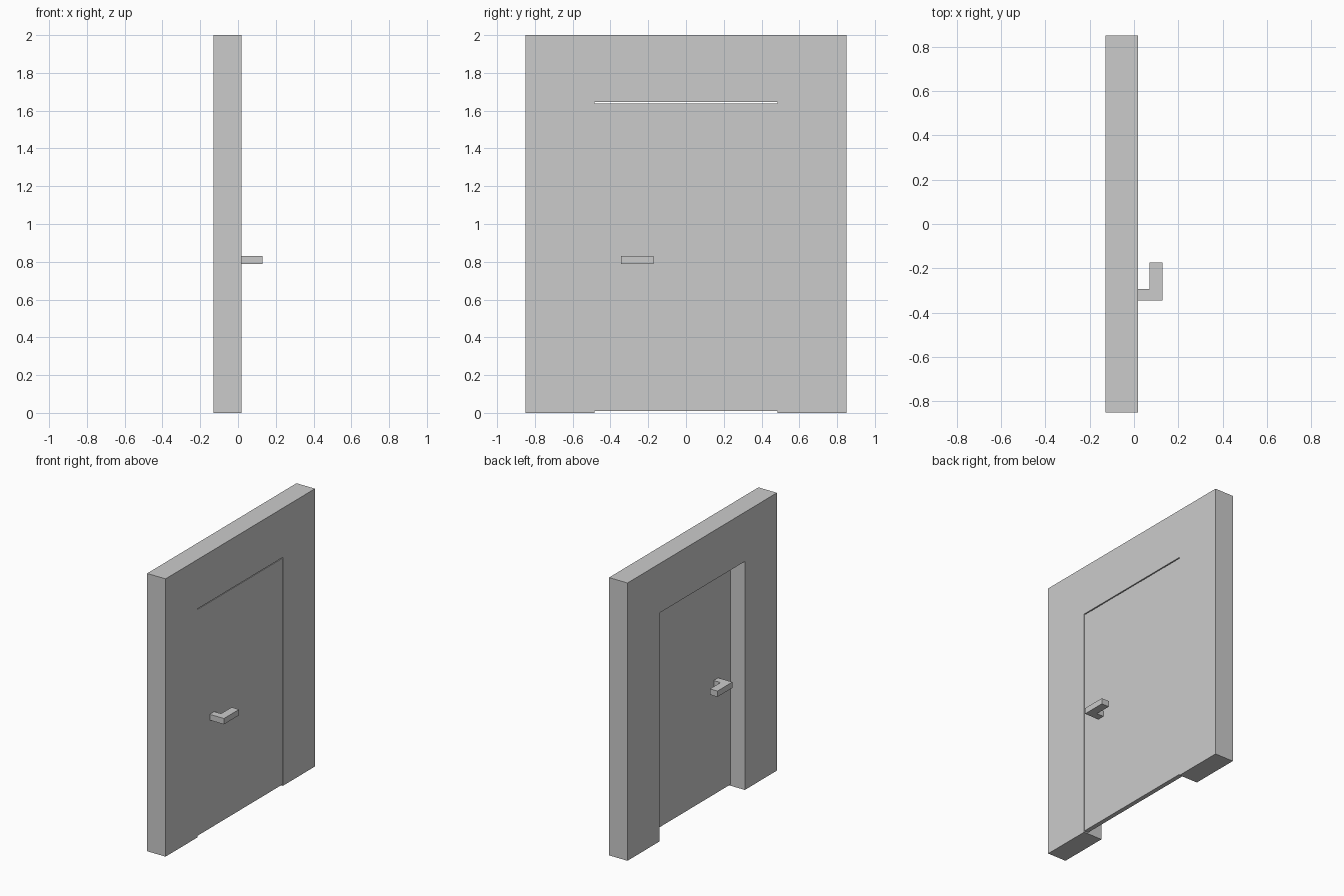
import bpy
import bmesh

cube = bpy.data.objects.get("Cube")
if cube:
    bpy.data.objects.remove(cube, do_unlink=True)

# Single plain grey
grey = bpy.data.materials.new("plain_grey")
grey.use_nodes = True
colour = (0.6, 0.6, 0.6, 1)
grey.diffuse_color = colour
grey.node_tree.nodes["Principled BSDF"].inputs["Base Color"].default_value = colour


def extrude_outline(name, outline, depth):
    """Make a solid by extruding a flat outline along the depth vector."""
    bm = bmesh.new()
    face = bm.faces.new([bm.verts.new(p) for p in outline])
    result = bmesh.ops.extrude_face_region(bm, geom=[face], use_keep_orig=True)
    moved = [g for g in result["geom"] if isinstance(g, bmesh.types.BMVert)]
    bmesh.ops.translate(bm, verts=moved, vec=depth)
    bmesh.ops.recalc_face_normals(bm, faces=bm.faces)
    mesh = bpy.data.meshes.new(name)
    bm.to_mesh(mesh)
    bm.free()
    mesh.materials.append(grey)
    obj = bpy.data.objects.new(name, mesh)
    bpy.context.collection.objects.link(obj)
    return obj


wall_back, wall_front = -0.129, 0.018
half_wall, half_opening, opening_top = 0.85, 0.485, 1.645
door_half_thick = 0.016

# Wall with a doorway cut up from the floor
half_profile = [(half_wall, 2.0), (half_wall, 0.0),
                (half_opening, 0.0), (half_opening, opening_top)]
profile = half_profile + [(-y, z) for y, z in reversed(half_profile)]
extrude_outline("wall", [(wall_back, y, z) for y, z in profile],
                (wall_front - wall_back, 0, 0))

# Door leaf, with narrow gaps above and below
low, high = 0.01, opening_top - 0.006
corners = [(-half_opening, low), (half_opening, low),
           (half_opening, high), (-half_opening, high)]
extrude_outline("door", [(-door_half_thick, y, z) for y, z in corners],
                (2 * door_half_thick, 0, 0))

# L-shaped lever handles, one on each face of the door
lever = [(door_half_thick, -0.344), (0.129, -0.344), (0.129, -0.173),
         (0.07, -0.173), (0.07, -0.293), (door_half_thick, -0.293)]
for name, side in (("outer_handle", 1), ("inner_handle", -1)):
    extrude_outline(name, [(side * x, y, 0.789) for x, y in lever], (0, 0, 0.042))
